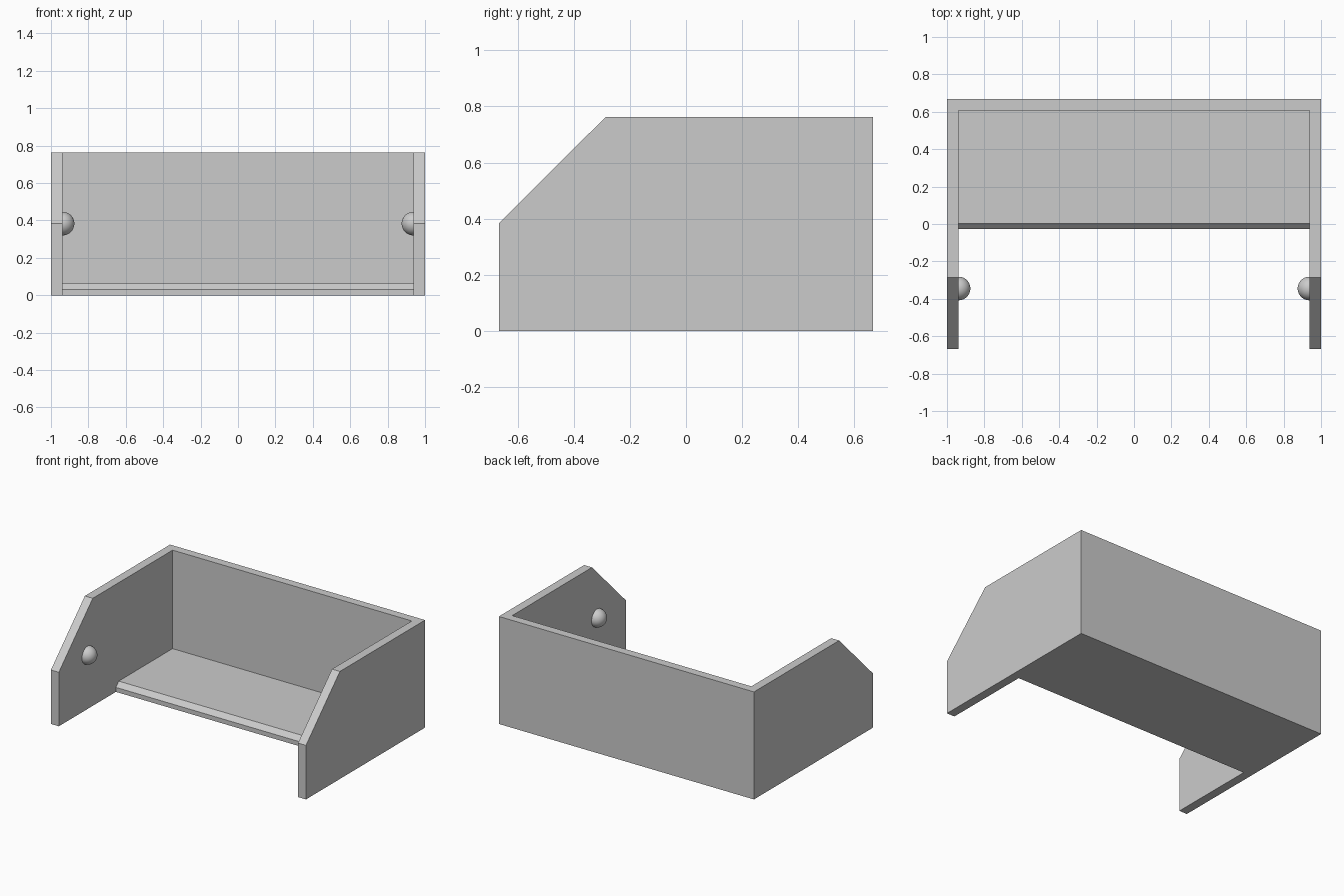
import bpy, bmesh
from math import radians
from mathutils import Matrix

cube = bpy.data.objects.get("Cube")
if cube:
    bpy.data.objects.remove(cube, do_unlink=True)

grey = bpy.data.materials.new("plain grey")
grey.use_nodes = True
colour = (0.6, 0.6, 0.6, 1)
grey.diffuse_color = colour
grey.node_tree.nodes["Principled BSDF"].inputs["Base Color"].default_value = colour

WALL_X = 0.938   # inner face of the side walls


def add_object(name, bm):
    bmesh.ops.recalc_face_normals(bm, faces=bm.faces)
    mesh = bpy.data.meshes.new(name)
    bm.to_mesh(mesh)
    bm.free()
    mesh.materials.append(grey)
    obj = bpy.data.objects.new(name, mesh)
    bpy.context.collection.objects.link(obj)
    return obj


def side_prism(name, profile, half_width):
    """Extrude a (y, z) outline across x."""
    bm = bmesh.new()
    face = bm.faces.new([bm.verts.new((-half_width, y, z)) for y, z in profile])
    extruded = bmesh.ops.extrude_face_region(bm, geom=[face])["geom"]
    verts = [v for v in extruded if isinstance(v, bmesh.types.BMVert)]
    bmesh.ops.translate(bm, verts=verts, vec=(2 * half_width, 0, 0))
    return add_object(name, bm)


# Tray body: full side outline with the sloped front corner
body = side_prism("tray_body", [(-0.667, 0), (0.667, 0), (0.667, 0.762),
                                (-0.287, 0.762), (-0.667, 0.383)], 1)

# Hollow it out, leaving the side walls, back wall and bevelled floor
cutter = side_prism("interior_cutter", [(-1, -0.2), (-0.028, -0.2), (-0.028, 0.032),
                                        (0.004, 0.064), (0.607, 0.064),
                                        (0.607, 1), (-1, 1)], WALL_X)
cutter.hide_render = True
cut = body.modifiers.new("hollow", "BOOLEAN")
cut.operation = "DIFFERENCE"
cut.solver = "EXACT"
cut.object = cutter
bpy.context.view_layer.objects.active = body
bpy.ops.object.modifier_apply(modifier=cut.name)
bpy.data.objects.remove(cutter, do_unlink=True)

# Half-round knobs on the inside of each side wall
for name, side in (("left_knob", 1), ("right_knob", -1)):
    bm = bmesh.new()
    bmesh.ops.create_uvsphere(bm, u_segments=48, v_segments=24, radius=0.063,
                              matrix=Matrix.Rotation(radians(90), 4, "Y"))
    bmesh.ops.bisect_plane(bm, geom=bm.verts[:] + bm.edges[:] + bm.faces[:], dist=1e-5,
                           plane_co=(0, 0, 0), plane_no=(side, 0, 0), clear_outer=True)
    knob = add_object(name, bm)
    knob.location = (side * WALL_X, -0.345, 0.383)
    for poly in knob.data.polygons:
        poly.use_smooth = True
